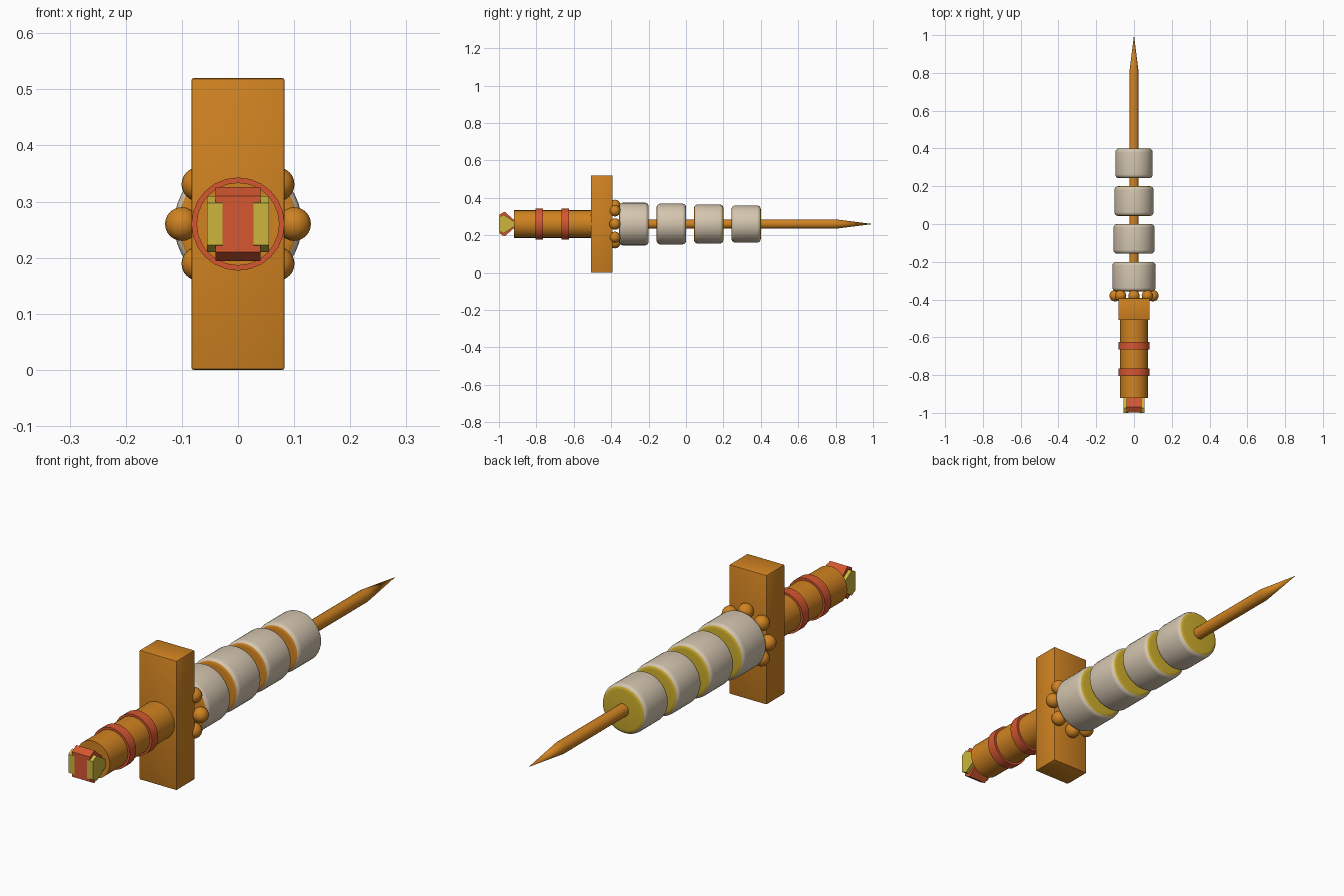
import bpy, bmesh, math

if "Cube" in bpy.data.objects:
    bpy.data.objects.remove(bpy.data.objects["Cube"])

CZ = 0.26  # height of the long axis


def material(name, rgb):
    m = bpy.data.materials.new(name)
    m.diffuse_color = (*rgb, 1)
    m.use_nodes = True
    m.node_tree.nodes["Principled BSDF"].inputs["Base Color"].default_value = m.diffuse_color
    return m


ORANGE = material("toasted orange", (0.63, 0.225, 0.015))
CREAM = material("cream", (0.66, 0.56, 0.43))
GOLD = material("gold", (0.60, 0.41, 0.025))
RED = material("warm red", (0.66, 0.095, 0.03))
YELLOW = material("lemon yellow", (0.60, 0.47, 0.045))


def finish(name, bm, mats, smooth=True):
    bmesh.ops.recalc_face_normals(bm, faces=bm.faces[:])
    me = bpy.data.meshes.new(name)
    bm.to_mesh(me)
    bm.free()
    ob = bpy.data.objects.new(name, me)
    bpy.context.collection.objects.link(ob)
    for m in mats:
        me.materials.append(m)
    if smooth:
        bpy.ops.object.select_all(action='DESELECT')
        bpy.context.view_layer.objects.active = ob
        ob.select_set(True)
        bpy.ops.object.shade_smooth_by_angle(angle=math.radians(35))
    return ob


def lathe(name, profile, mats, sides=32, rule=None):
    """Turn (radius, y) points around the long axis."""
    bm = bmesh.new()
    rings = []
    for r, y in profile:
        if r == 0:
            rings.append([bm.verts.new((0, y, CZ))] * sides)
        else:
            rings.append([bm.verts.new((r * math.cos(2 * math.pi * i / sides), y,
                                        CZ + r * math.sin(2 * math.pi * i / sides)))
                          for i in range(sides)])
    for k, (a, b) in enumerate(zip(rings, rings[1:])):
        for i in range(sides):
            j = (i + 1) % sides
            f = bm.faces.new(list(dict.fromkeys((a[i], a[j], b[j], b[i]))))
            if rule:
                f.material_index = rule(k)
    return finish(name, bm, mats)


def prism(name, outline, x0, x1, mat):
    """Extrude a (y, z) outline from x0 to x1."""
    bm = bmesh.new()
    face = bm.faces.new([bm.verts.new((x0, y, CZ + z)) for y, z in outline])
    ext = bmesh.ops.extrude_face_region(bm, geom=[face])
    for v in ext["geom"]:
        if isinstance(v, bmesh.types.BMVert):
            v.co.x = x1
    return finish(name, bm, [mat], smooth=False)


# central skewer with pointed tip
lathe("skewer", [(0, -0.45), (0.025, -0.45), (0.025, 0.8), (0, 1.0)], [ORANGE], 20)

# four rounded beads: cream sides, orange front ends, gold back ends
ARC = 5
for n in range(4):
    r, y0 = 0.114 - 0.005 * n, -0.357 + 0.2 * n
    y1, b = y0 + 0.157, 0.02
    arc = [math.pi / 2 * i / ARC for i in range(ARC + 1)]
    prof = [(0, y0)]
    prof += [(r - b + b * math.sin(t), y0 + b - b * math.cos(t)) for t in arc]
    prof += [(r - b + b * math.cos(t), y1 - b + b * math.sin(t)) for t in arc]
    prof += [(0, y1)]
    last = len(prof) - 2
    lathe(f"bead_{n + 1}", prof, [CREAM, ORANGE, GOLD], 40,
          lambda k, e=last: 1 if k <= 2 else 2 if k >= e - 2 else 0)

# upright guard block
bm = bmesh.new()
bmesh.ops.create_cube(bm, size=1)
for v in bm.verts:
    v.co = (v.co.x * 0.166, v.co.y * 0.116 - 0.451, v.co.z * 0.52 + CZ)
bmesh.ops.bevel(bm, geom=bm.edges[:], offset=0.004, segments=2, affect='EDGES', profile=0.5)
finish("guard", bm, [ORANGE])

# ring of small balls behind the guard
for i in range(8):
    a = math.pi / 4 * i
    bm = bmesh.new()
    bmesh.ops.create_uvsphere(bm, u_segments=20, v_segments=12, radius=0.03)
    bmesh.ops.translate(bm, verts=bm.verts[:],
                        vec=(0.1 * math.cos(a), -0.38, CZ + 0.1 * math.sin(a)))
    finish(f"guard_ball_{i + 1}", bm, [ORANGE])

# handle with two red bands
lathe("handle", [(0, -0.92), (0.074, -0.92), (0.074, -0.48), (0, -0.48)], [ORANGE], 24)
for n, y in enumerate((-0.785, -0.645)):
    lathe(f"handle_band_{n + 1}", [(0.07, y - 0.02), (0.083, y - 0.02), (0.083, y + 0.02),
                                   (0.07, y + 0.02), (0.07, y - 0.02)], [RED], 24)


# faceted pommel: red core with yellow side pieces
def mirrored(half):
    return half + [(y, -z) for y, z in reversed(half)]


prism("pommel_core", mirrored([(-0.998, 0.05), (-0.97, 0.066), (-0.915, 0.018)]),
      -0.04, 0.04, RED)
for side, s in (("left", -1), ("right", 1)):
    prism(f"pommel_side_{side}", mirrored([(-1.0, 0.037), (-0.975, 0.05), (-0.915, 0.012)]),
          0.028 * s, 0.055 * s, YELLOW)
